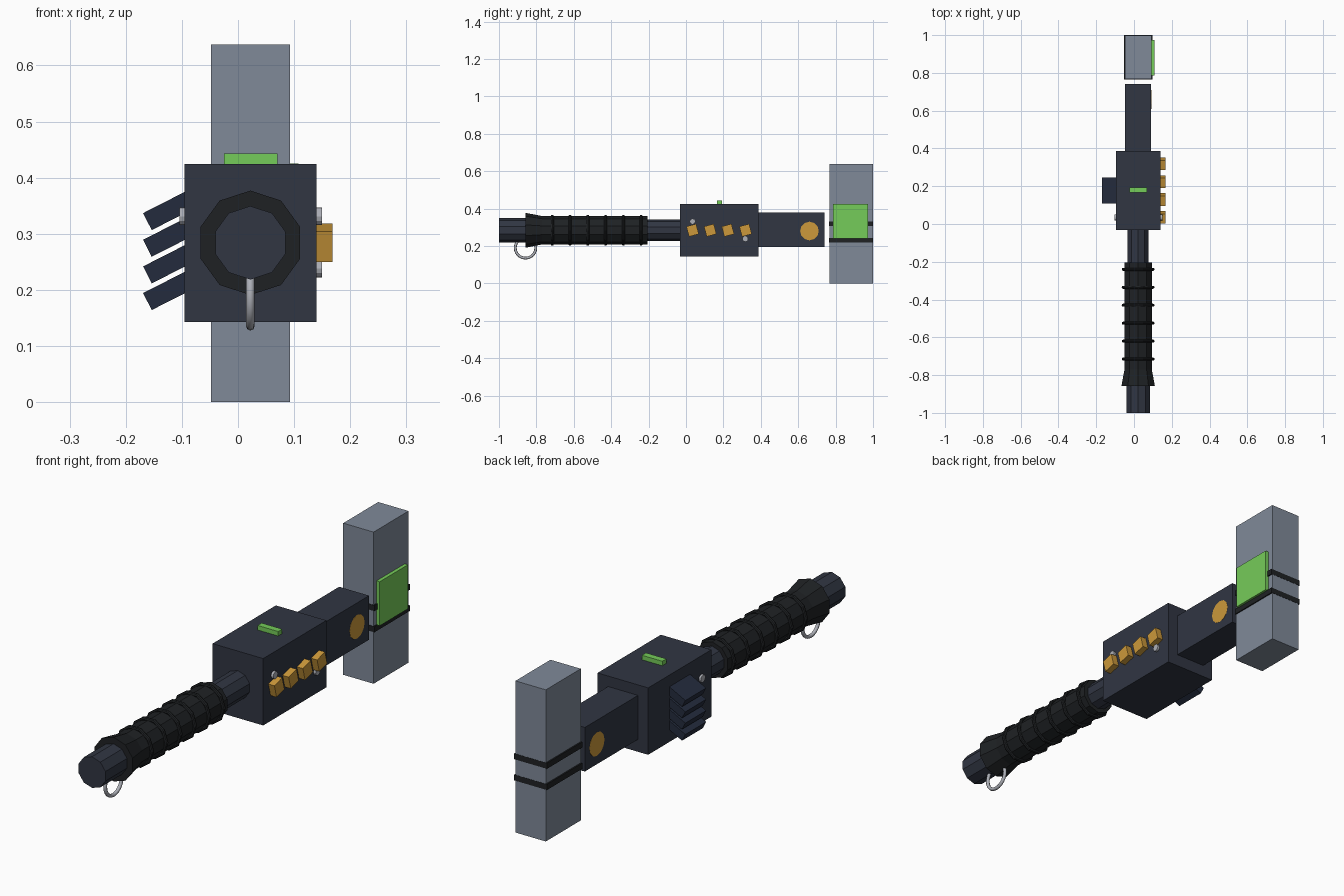
import bpy
from math import radians, pi

if "Cube" in bpy.data.objects:
    bpy.data.objects.remove(bpy.data.objects["Cube"])

CX, CZ = 0.022, 0.284   # long axis of the device


def mat(name, rgb):
    lin = [c / 12.92 if c <= 0.04045 else ((c + 0.055) / 1.055) ** 2.4 for c in rgb]
    m = bpy.data.materials.new(name)
    m.diffuse_color = (*lin, 1)
    m.use_nodes = True
    m.node_tree.nodes["Principled BSDF"].inputs["Base Color"].default_value = m.diffuse_color
    return m


DARK = mat("dark_shell", (0.19, 0.21, 0.26))
RUBBER = mat("rubber", (0.12, 0.13, 0.14))
NAVY = mat("navy", (0.14, 0.17, 0.24))
STEEL = mat("steel", (0.50, 0.54, 0.60))
SILVER = mat("silver", (0.68, 0.69, 0.72))
AMBER = mat("amber", (0.80, 0.60, 0.23))
GREEN = mat("green", (0.46, 0.80, 0.35))


def finish(name, m):
    ob = bpy.context.object
    ob.name = name
    ob.data.materials.append(m)
    return ob


def box(name, x, y, z, m, rot=(0, 0, 0)):
    """Box from (min, max) ranges, rotated about its own centre."""
    bpy.ops.mesh.primitive_cube_add(
        size=1, location=[sum(r) / 2 for r in (x, y, z)], rotation=rot)
    ob = finish(name, m)
    ob.scale = [r[1] - r[0] for r in (x, y, z)]
    return ob


def rod(name, y0, y1, r0, r1, m):
    """Ten-sided rod along y, radius r0 at the front end y0, r1 at y1."""
    bpy.ops.mesh.primitive_cone_add(
        vertices=10, radius1=r1, radius2=r0, depth=y1 - y0,
        location=(CX, (y0 + y1) / 2, CZ), rotation=(pi / 2, 0, 0))
    return finish(name, m)


def pin(name, x, y, z, r, m, sides=12):
    """Cylinder along x."""
    bpy.ops.mesh.primitive_cylinder_add(
        vertices=sides, radius=r, depth=x[1] - x[0],
        location=(sum(x) / 2, y, z), rotation=(0, pi / 2, 0))
    return finish(name, m)


# Main housing, rear arm and upright block
box("housing", (-0.095, 0.14), (-0.033, 0.387), (0.143, 0.424), DARK)
box("rear_arm", (-0.048, 0.091), (0.38, 0.74), (0.195, 0.38), DARK)
box("upright_block", (-0.048, 0.093), (0.767, 0.999), (0, 0.637), STEEL)

# Straps and green panel on the block
for i, z in enumerate((0.23, 0.319)):
    box(f"strap_{i}", (-0.054, 0.098), (0.765, 1.0), (z - 0.012, z + 0.012), RUBBER)
box("side_panel", (0.09, 0.108), (0.786, 0.974), (0.24, 0.425), GREEN)

# Handle: end rod, flared collar, ribbed grip, neck
rod("handle_end", -1.0, -0.84, 0.0655, 0.0655, DARK)
rod("flared_collar", -0.857, -0.765, 0.093, 0.075, RUBBER)
rod("grip", -0.77, -0.205, 0.076, 0.076, RUBBER)
rod("neck", -0.22, -0.03, 0.058, 0.058, DARK)
for i in range(6):
    bpy.ops.mesh.primitive_torus_add(
        major_segments=10, minor_segments=8, major_radius=0.079, minor_radius=0.008,
        location=(CX, -0.715 + 0.095 * i, CZ), rotation=(pi / 2, 0, 0))
    finish(f"grip_rib_{i}", RUBBER)

# Hanging loop
bpy.ops.mesh.primitive_torus_add(
    major_segments=24, minor_segments=8, major_radius=0.055, minor_radius=0.0075,
    location=(CX, -0.858, 0.19), rotation=(0, pi / 2, 0))
finish("hanging_loop", SILVER)
bpy.ops.object.shade_smooth_by_angle(angle=radians(50))

# Tilted amber buttons
for i in range(4):
    y = 0.035 + 0.0945 * i
    box(f"button_{i}", (0.12, 0.168), (y - 0.027, y + 0.027), (CZ - 0.028, CZ + 0.028),
        AMBER, (radians(15), 0, 0))

# Screws: one passes right through the housing
pin("through_screw", (-0.104, 0.15), 0.035, 0.331, 0.0155, SILVER)
pin("short_screw", (0.10, 0.15), 0.317, 0.238, 0.0155, SILVER)

# Slanted cooling fins on the left
for i in range(4):
    z = 0.349 - 0.0475 * i
    box(f"fin_{i}", (-0.168, -0.048), (0.108, 0.246), (z - 0.017, z + 0.017),
        NAVY, (0, radians(-27), 0))

# Top indicator light and flush round plate through the arm
box("top_light", (-0.025, 0.07), (0.166, 0.193), (0.40, 0.443), GREEN)
pin("round_plate", (-0.0485, 0.0915), 0.66, 0.28, 0.05, AMBER)
